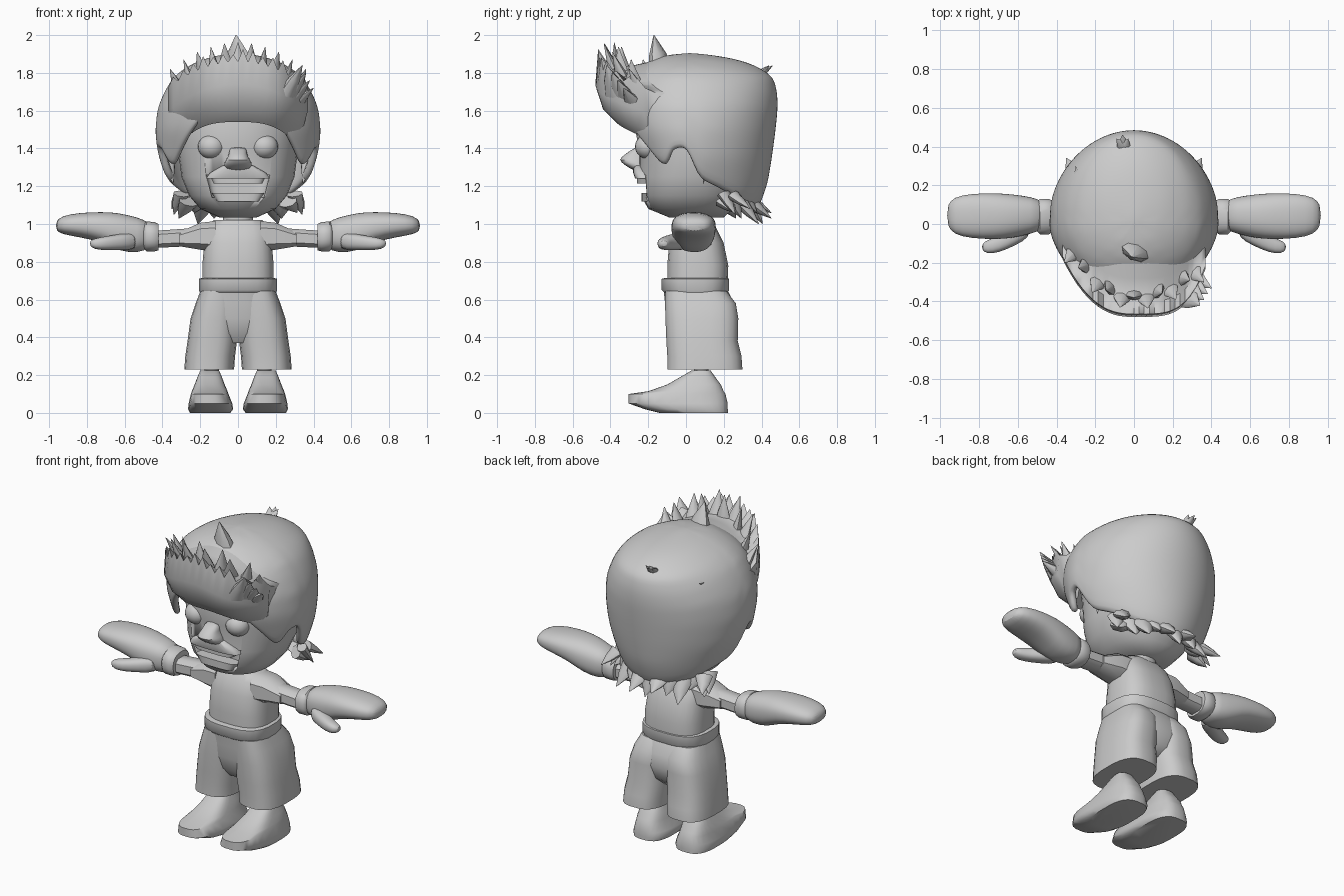
import bpy, bmesh, math, random
from mathutils import Vector

random.seed(4)
if "Cube" in bpy.data.objects:
    bpy.data.objects.remove(bpy.data.objects["Cube"])

GREY = bpy.data.materials.new("plain grey")
GREY.use_nodes = True
GREY.diffuse_color = (.6, .6, .6, 1)
GREY.node_tree.nodes["Principled BSDF"].inputs["Base Color"].default_value = GREY.diffuse_color


def finish(name, bm, soft=0, mirror=False, thick=0, angle=50):
    """Turn a bmesh into a shaded object with the shared material."""
    bmesh.ops.recalc_face_normals(bm, faces=bm.faces)
    mesh = bpy.data.meshes.new(name)
    bm.to_mesh(mesh)
    bm.free()
    obj = bpy.data.objects.new(name, mesh)
    bpy.context.collection.objects.link(obj)
    mesh.materials.append(GREY)
    bpy.ops.object.select_all(action='DESELECT')
    obj.select_set(True)
    bpy.context.view_layer.objects.active = obj
    bpy.ops.object.shade_smooth_by_angle(angle=math.radians(angle))
    if thick:
        solid = obj.modifiers.new("thickness", 'SOLIDIFY')
        solid.thickness = thick
        solid.offset = -1
    if soft:
        obj.modifiers.new("soften", 'SUBSURF').levels = soft
        obj.modifiers["soften"].render_levels = soft
    if mirror:
        obj.modifiers.new("other side", 'MIRROR')
    return obj


def skin(bm, rings, caps=True):
    """Join successive closed rings of points with quads."""
    rows = [[bm.verts.new(p) for p in ring] for ring in rings]
    n = len(rows[0])
    for a, b in zip(rows, rows[1:]):
        for i in range(n):
            j = (i + 1) % n
            bm.faces.new((a[i], a[j], b[j], b[i]))
    if caps:
        bm.faces.new(rows[0])
        bm.faces.new(rows[-1])


def loft(name, axis, rows, n=24, power=2.4, **options):
    """Rows are (position, a_min, a_max, b_min, b_max) along an axis."""
    rings = []
    for t, a0, a1, b0, b1 in rows:
        ring = []
        for i in range(n):
            ang = math.tau * (i + .5) / n
            c, s = math.cos(ang), math.sin(ang)
            a = (a0 + a1) / 2 + (a1 - a0) / 2 * math.copysign(abs(c) ** (2 / power), c)
            b = (b0 + b1) / 2 + (b1 - b0) / 2 * math.copysign(abs(s) ** (2 / power), s)
            ring.append((a, b, t) if axis == 'z' else (t, a, b))
        rings.append(ring)
    bm = bmesh.new()
    skin(bm, rings)
    return finish(name, bm, **options)


def ball(name, centre, size, **options):
    bm = bmesh.new()
    bmesh.ops.create_uvsphere(bm, u_segments=20, v_segments=14, radius=1)
    for v in bm.verts:
        v.co = Vector(v.co[k] * size[k] + centre[k] for k in range(3))
    return finish(name, bm, **options)


def spikes(name, items, **options):
    """Each item is (base, tip, radius): a tapering, flattened lock of hair."""
    bm = bmesh.new()
    for base, tip, r in items:
        base, tip = Vector(base), Vector(tip)
        turn = (tip - base).to_track_quat('Z', 'Y')
        rings = []
        for t, k in ((0, 1), (.5, .65), (1, .03)):
            mid = base.lerp(tip, t)
            rings.append([mid + turn @ Vector((math.cos(a) * r * k, math.sin(a) * r * k * .6, 0))
                          for a in (math.tau * i / 8 for i in range(8))])
        skin(bm, rings)
    return finish(name, bm, **options)


def table(rows, x):
    """Linear lookup in rows sorted by their first entry."""
    x = min(max(x, rows[0][0]), rows[-1][0])
    for a, b in zip(rows, rows[1:]):
        if x <= b[0]:
            t = (x - a[0]) / (b[0] - a[0])
            return [p + (q - p) * t for p, q in zip(a[1:], b[1:])]


# Face with an open mouth
face = loft("face", 'z', [(1.035, -.1, .1, -.09, .2), (1.08, -.2, .2, -.2, .25),
                          (1.15, -.26, .26, -.24, .3), (1.25, -.3, .3, -.25, .34),
                          (1.4, -.32, .32, -.25, .38), (1.55, -.32, .32, -.28, .38),
                          (1.68, -.25, .25, -.22, .34)], n=40, power=2.3)
cutter = loft("mouth_cutter", 'z', [(1.14, -.14, .14, -.4, -.16), (1.26, -.17, .17, -.4, -.16)], power=6)
cut = face.modifiers.new("mouth", 'BOOLEAN')
cut.operation, cut.object, cut.solver = 'DIFFERENCE', cutter, 'EXACT'
bpy.ops.object.select_all(action='DESELECT')
bpy.context.view_layer.objects.active = face
face.select_set(True)
bpy.ops.object.modifier_apply(modifier="mouth")
bpy.data.objects.remove(cutter)
loft("upper_teeth", 'z', [(1.215, -.13, .13, -.26, -.15), (1.26, -.15, .15, -.26, -.15)], power=4)
loft("lower_teeth", 'z', [(1.12, -.11, .11, -.235, -.14), (1.165, -.14, .14, -.235, -.14)], power=4)
loft("upper_lip", 'z', [(1.24, -.17, .17, -.27, -.16), (1.27, -.15, .15, -.28, -.17),
                        (1.31, -.08, .08, -.28, -.18)], power=3)
ball("eye", (.14, -.2, 1.41), (.072, .07, .066), mirror=True)
loft("nose", 'z', [(1.28, -.06, .06, -.28, -.2), (1.31, -.08, .08, -.32, -.2), (1.34, -.065, .065, -.365, -.2),
                   (1.37, -.045, .045, -.32, -.2), (1.41, -.05, .05, -.27, -.2)], n=16, soft=1)
loft("neck", 'z', [(.95, -.08, .08, -.02, .14), (1.1, -.08, .08, -.02, .14)])

# Hair shell: columns run from the crown down to a hem that varies round the head
OUTLINE = [(1.0, .28, -.18, .35), (1.2, .37, -.22, .43), (1.35, .425, -.27, .455),
           (1.5, .44, -.35, .475), (1.62, .425, -.37, .487), (1.71, .385, -.36, .482), (1.78, .34, -.31, .46),
           (1.83, .275, -.25, .39), (1.87, .19, -.18, .28), (1.895, .1, -.1, .15), (1.905, 0, .02, .02)]
HEM = [(0, 1.56), (25, 1.58), (38, 1.46), (52, 1.33), (62, 1.29), (70, 1.39), (88, 1.41),
       (97, 1.23), (108, 1.2), (140, 1.1), (180, 1.06)]
COLS, STEPS = 60, 18
rings = []
for step in range(STEPS + 1):
    ring = []
    for i in range(COLS):
        ang = math.tau * i / COLS
        deg = math.degrees(ang)
        hem = table(HEM, min(deg, 360 - deg))[0]
        z = 1.905 + (hem - 1.905) * (step / STEPS) ** 1.7
        w, front, back = table(OUTLINE, z)
        c = math.cos(ang)
        ring.append((w * math.sin(ang), .02 + c * (front - .02) if c > 0 else .02 - c * (back - .02), z))
    rings.append(ring)
bm = bmesh.new()
skin(bm, rings, caps=False)
bmesh.ops.remove_doubles(bm, verts=bm.verts, dist=.0005)
finish("hair_shell", bm, thick=.04, soft=1)

# Swept-up front of the hair: a fold over the forehead that sinks into the shell at both sides
SWEEP = [(.3, -.25, 1.6), (.31, -.37, 1.54), (.34, -.44, 1.61), (.37, -.48, 1.74),
         (.37, -.465, 1.86), (.37, -.4, 1.83), (.36, -.28, 1.84), (.33, -.14, 1.87), (.3, 0, 1.885)]
columns = []
for i in range(29):
    u = i / 14 - 1
    back = .3 * abs(u) ** 2.5 if u < 0 else .25 * u ** 4
    tip = .07 * (i % 2) * random.uniform(.5, 1)
    columns.append([(x * u, y + back * (1 if k else .5),
                     z - (.14 * u * u if z > 1.7 else .12 * abs(u) ** 3) + (tip if k == 4 else 0))
                    for k, (x, y, z) in enumerate(SWEEP)])
bm = bmesh.new()
skin(bm, columns)
finish("hair_quiff", bm, angle=70)
crest = [((.01, -.13, 1.8), (-.01, -.17, 2), .1)]
for i in range(11):
    u = i / 5 - 1
    back = (.24 if u < 0 else .14) * u * u
    crest.append(((.28 * u, -.36 + back, 1.74 - .1 * u * u),
                  (.36 * u, -.44 + back + .06 * (i % 2), 1.96 - .14 * u * u), .06))
for k in range(4):
    crest.append(((.26, -.25 - .04 * k, 1.6 + .03 * k), (.4 - .02 * k, -.33 - .03 * k, 1.72 + .04 * k), .07))
spikes("hair_crest_spikes", crest)
spikes("hair_crown_tuft", [((-.05, .39, 1.79), (-.06 + .03 * k, .46 - .02 * abs(k), 1.84), .035) for k in (-1, 0, 1)])

# Ragged nape and locks beside the ears
nape = []
for k in range(-5, 6):
    a = k * .21
    x, y = math.sin(a), math.cos(a)
    out = 1 if k % 2 else .86
    nape.append(((.3 * x, .06 + .28 * y, 1.12), (.36 * x * out, .07 + .39 * y * out, 1.0 + .03 * (k % 3)), .065))
spikes("hair_nape_spikes", nape)
spikes("hair_side_lock", [((.36, .12, 1.36), (.345, .09, 1.21), .03),
                          ((.3, .2, 1.16), (.34, .26, 1.05), .05), ((.3, .25, 1.15), (.35, .34, 1.08), .05)],
       mirror=True)

# Torso, waistband and shorts
loft("torso", 'z', [(.66, -.19, .19, -.1, .22), (.78, -.19, .19, -.1, .225), (.9, -.18, .18, -.09, .2),
                    (.98, -.165, .165, -.06, .16), (1.02, -.13, .13, -.03, .13)], power=2.8)
loft("waistband", 'z', [(.63, -.2, .2, -.11, .215), (.65, -.208, .208, -.13, .23),
                        (.71, -.208, .208, -.13, .23), (.715, -.19, .19, -.11, .21)], power=2.8)
loft("shorts_hips", 'z', [(.37, -.1, .1, -.05, .19), (.42, -.17, .17, -.085, .245), (.5, -.225, .225, -.105, .268),
                          (.58, -.215, .215, -.112, .258), (.65, -.2, .2, -.12, .22)], power=2.6)
loft("shorts_leg", 'z', [(.23, .02, .285, -.1, .3), (.3, .015, .28, -.1, .295), (.38, .005, .268, -.105, .275),
                         (.5, 0, .252, -.11, .278), (.58, 0, .225, -.112, .265), (.645, 0, .2, -.11, .215)],
     power=2.8, mirror=True)

# Ankles and shoes
loft("ankle", 'z', [(.15, .1, .18, .04, .12), (.26, .1, .18, .04, .12)], n=12, power=2, mirror=True)
loft("shoe", 'z', [(0, .04, .255, -.14, .222), (.02, .025, .265, -.22, .222), (.05, .03, .262, -.305, .222),
                   (.1, .05, .25, -.305, .21), (.115, .055, .245, -.2, .2), (.15, .07, .23, -.1, .185),
                   (.19, .085, .215, -.03, .155), (.225, .1, .2, .03, .13)], n=28, power=2.9, mirror=True)

# Arms: short sleeve, forearm, cuff, mitten and thumb
loft("sleeve", 'x', [(.12, -.06, .14, .85, 1.02), (.2, -.05, .14, .86, 1.01), (.31, -.03, .11, .88, .96)],
     n=8, power=3, mirror=True)
loft("forearm", 'x', [(.25, -.02, .1, .88, .98), (.46, -.02, .1, .87, .965)], n=8, power=3, mirror=True)
loft("cuff", 'x', [(.42, -.04, .12, .86, 1.0), (.44, -.055, .13, .855, 1.01),
                   (.485, -.055, .13, .855, 1.015), (.5, -.04, .12, .87, 1.0)], mirror=True)
loft("mitten", 'x', [(.46, -.03, .12, .87, 1.01), (.53, -.05, .14, .845, 1.035), (.63, -.075, .155, .855, 1.06),
                     (.72, -.08, .16, .905, 1.065), (.84, -.075, .158, .93, 1.06), (.93, -.055, .14, .945, 1.045),
                     (.965, -.01, .1, .965, 1.015)], soft=1, mirror=True)
loft("thumb", 'x', [(.53, -.07, .05, .86, .96), (.62, -.115, 0, .86, .95), (.7, -.15, -.06, .86, .935),
                    (.76, -.155, -.085, .865, .925), (.785, -.135, -.1, .885, .91)], n=14, soft=1, mirror=True)
